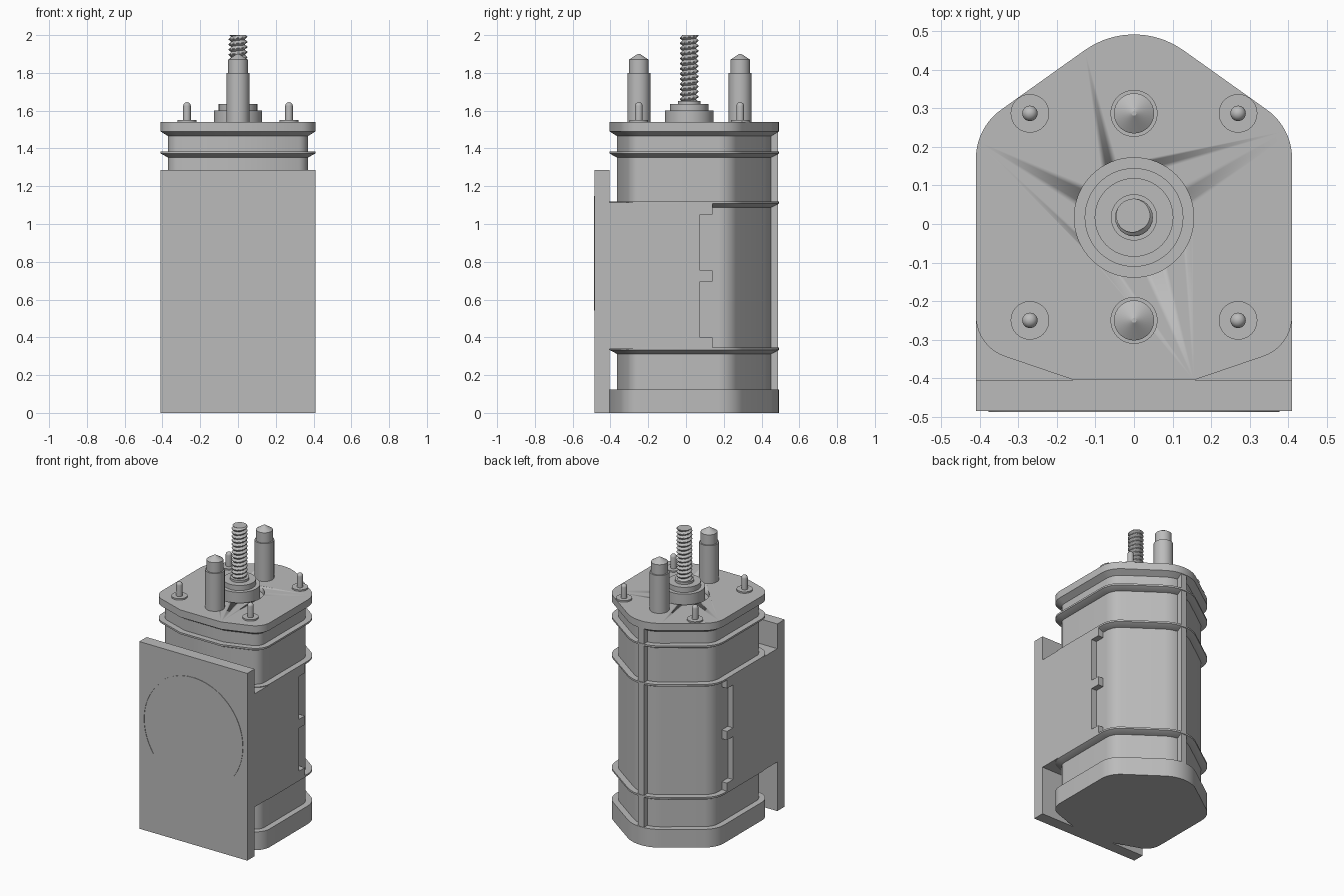
import bpy, bmesh
from math import sin, cos, tan, pi, radians
from mathutils import Vector

if "Cube" in bpy.data.objects:
    bpy.data.objects.remove(bpy.data.objects["Cube"])

grey = bpy.data.materials.new("plain grey")
grey.use_nodes = True
colour = (0.5, 0.5, 0.5, 1)
grey.diffuse_color = colour
grey.node_tree.nodes["Principled BSDF"].inputs["Base Color"].default_value = colour


def loft(name, rings):
    """Closed solid through a list of rings with equal point counts."""
    bm = bmesh.new()
    loops = [[bm.verts.new(p) for p in ring] for ring in rings]
    n = len(loops[0])
    for a, b in zip(loops, loops[1:]):
        for i in range(n):
            j = (i + 1) % n
            bm.faces.new((a[i], a[j], b[j], b[i]))
    bm.faces.new(loops[0][::-1])
    bm.faces.new(loops[-1])
    bmesh.ops.recalc_face_normals(bm, faces=bm.faces)
    mesh = bpy.data.meshes.new(name)
    bm.to_mesh(mesh)
    bm.free()
    mesh.materials.append(grey)
    ob = bpy.data.objects.new(name, mesh)
    bpy.context.collection.objects.link(ob)
    bpy.ops.object.select_all(action="DESELECT")
    ob.select_set(True)
    bpy.context.view_layer.objects.active = ob
    bpy.ops.object.shade_smooth_by_angle(angle=radians(30))
    return ob


def lathe(name, x, y, profile, n=40):
    turn = [2 * pi * i / n for i in range(n)]
    return loft(name, [[(x + r * cos(a), y + r * sin(a), z) for a in turn]
                       for r, z in profile])


def box(name, x, y, z):
    return loft(name, [[(x[0], y[0], h), (x[1], y[0], h), (x[1], y[1], h), (x[0], y[1], h)]
                       for h in z])


# House-shaped outline: corner position and rounding radius
half = [(0.155, -0.405, 0), (0.41, -0.318, 0.11), (0.41, 0.25, 0.155)]
corners = half + [(0, 0.542, 0.22)] + [(-x, y, r) for x, y, r in reversed(half)]


def outline(inset, z, steps=10):
    pts = [Vector((x, y)) for x, y, r in corners]
    ring = []
    for i, p in enumerate(pts):
        d0 = (p - pts[i - 1]).normalized()
        d1 = (pts[(i + 1) % len(pts)] - p).normalized()
        n0, n1 = Vector((-d0.y, d0.x)), Vector((-d1.y, d1.x))
        bisect = (n0 + n1) / (1 + n0.dot(n1))
        q = p + bisect * inset
        r = corners[i][2] - inset
        if r <= 0:
            ring.append((q.x, q.y, z))
            continue
        centre = q + bisect * r
        turn = n0.angle(n1)
        for k in range(steps + 1):
            a = turn * k / steps
            n = (n0 * sin(turn - a) + n1 * sin(a)) / sin(turn)
            c = centre - n * r
            ring.append((c.x, c.y, z))
    return ring


def shell(name, *profile):
    return loft(name, [outline(i, z) for i, z in profile])


# Housing, base and ribs with chamfered undersides
WALL = 0.04
shell("base", (0, 0), (0, 0.125))
shell("body", (WALL, 0.1), (WALL, 1.49))
for name, top in (("lower_rib", 0.345), ("middle_rib", 1.12), ("upper_rib", 1.385)):
    shell(name, (WALL, top - 0.033), (0, top - 0.012), (0, top), (WALL, top))
flange = shell("top_flange", (WALL, 1.465), (0, 1.49), (0, 1.54))
box("back_fin", (-0.022, 0.022), (0.4, 0.488), (0.1, 1.5))

# Round recess in the flange
cutter = lathe("recess_cutter", 0, 0.017, [(0.155, 1.505), (0.155, 1.6)], 64)
cut = flange.modifiers.new("recess", "BOOLEAN")
cut.operation, cut.object, cut.solver = "DIFFERENCE", cutter, "EXACT"
bpy.ops.object.select_all(action="DESELECT")
bpy.context.view_layer.objects.active = flange
flange.select_set(True)
bpy.ops.object.modifier_apply(modifier="recess")
bpy.data.objects.remove(cutter)

# Mounting plate and the saddle with locking tabs
box("front_plate", (-0.41, 0.41), (-0.485, -0.405), (0, 1.285))
low, high, near, far = 0.337, 1.115, 0.075, 0.14
steps = [(-0.42, low), (far, low), (far, 0.4), (near, 0.4), (near, 0.695), (far, 0.695),
         (far, 0.755), (near, 0.755), (near, 1.05), (far, 1.05), (far, high), (-0.42, high)]
loft("saddle", [[(x, y, z) for y, z in steps] for x in (-0.41, 0.41)])

# Crescent line on the plate, thinning to both ends
crescent = []
for k in range(81):
    a = radians(-37 + 254 * k / 80)
    inner = 0.378 - 0.001 - 0.008 * sin(pi * k / 80) ** 0.5
    crescent.append([(r * cos(a), y, 0.77 + r * sin(a))
                     for r, y in ((inner, -0.48), (0.378, -0.48), (0.378, -0.488), (inner, -0.488))])
loft("crescent_ridge", crescent)

# Central boss and threaded rod
lathe("boss", 0, 0.017, [(0.128, 1.5), (0.128, 1.6), (0.102, 1.6), (0.102, 1.635),
                         (0.06, 1.635), (0.06, 1.65)], 64)
PITCH, SEG, SUB = 0.027, 24, 12
thread = []
count = int(0.36 / PITCH * SUB)
for k in range(count + 1):
    z = 1.64 + 0.36 * k / count
    ring = []
    for s in range(SEG):
        phase = ((z - 1.64) / PITCH - s / SEG) % 1
        r = 0.036 + 0.013 * min(1, 2.4 * abs(phase - 0.5))
        ring.append((r * cos(2 * pi * s / SEG), 0.017 + r * sin(2 * pi * s / SEG), z))
    thread.append(ring)
loft("threaded_rod", thread)

# Stepped posts with conical tips, and small round-ended pins on washers
for place, y in (("front", -0.25), ("back", 0.287)):
    lathe(place + "_post", 0, y, [(0.061, 1.53), (0.061, 1.8), (0.052, 1.8),
                                  (0.052, 1.87), (0.006, 1.9)])
    for side, x in (("left", 0.27), ("right", -0.27)):
        lathe(f"{place}_{side}_washer", x, y, [(0.05, 1.53), (0.05, 1.55)])
        dome = [(0.02 * cos(a), 1.625 + 0.02 * sin(a))
                for a in (radians(14 * k) for k in range(7))]
        lathe(f"{place}_{side}_pin", x, y, [(0.02, 1.54)] + dome, 24)
